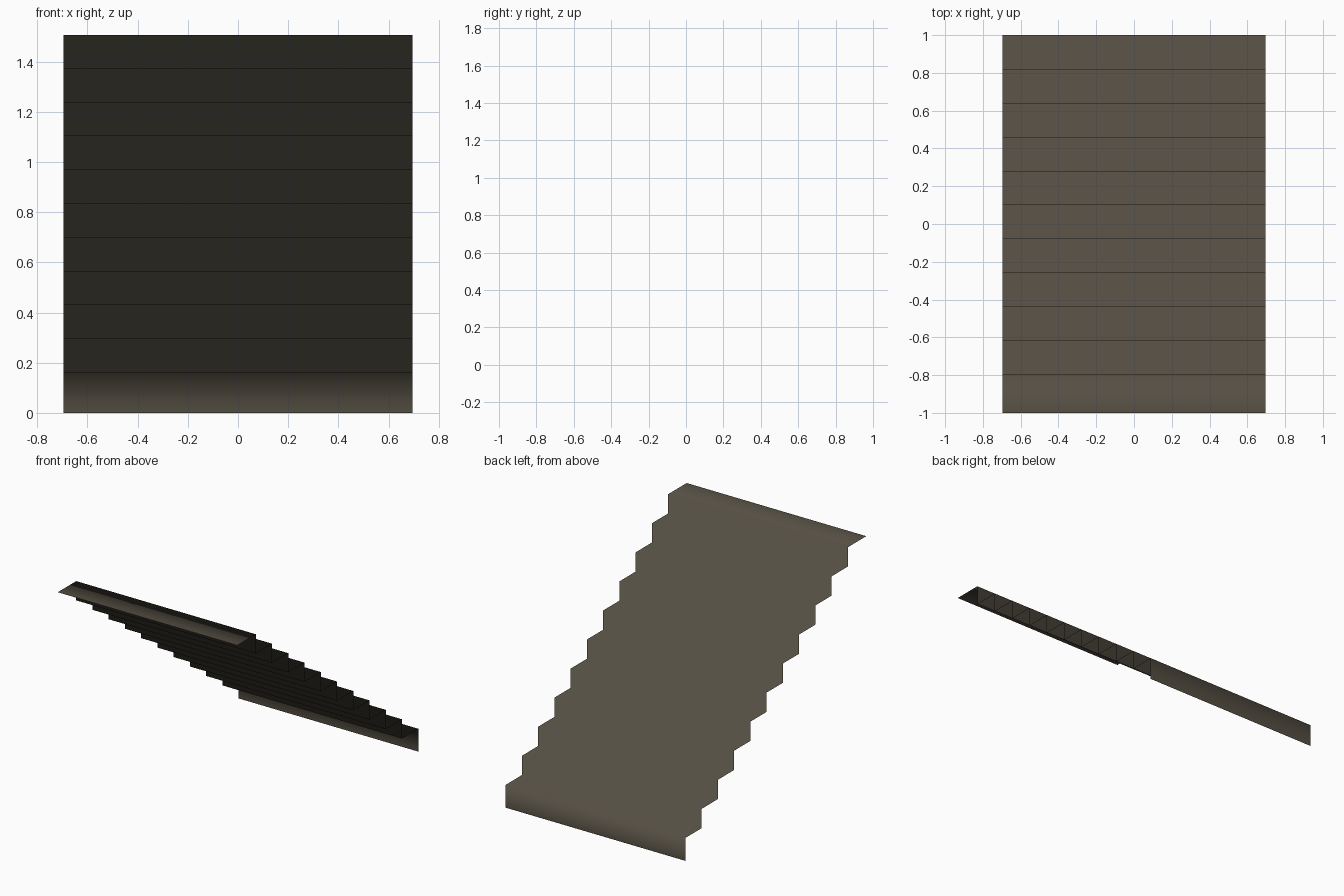
import bpy, bmesh

if "Cube" in bpy.data.objects:
    bpy.data.objects.remove(bpy.data.objects["Cube"])

HALF_WIDTH = 0.695
STEPS = 11
FIRST_RISE, RISE = 0.16, 0.1347
LAST_TREAD, TREAD = 0.204, 0.1796

# Stepped side profile, from the bottom at the back to the top at the front
y, z = 1.0, 0.0
profile = [(y, z)]
for i in range(STEPS):
    z += FIRST_RISE if i == 0 else RISE
    profile.append((y, z))
    y -= LAST_TREAD if i == STEPS - 1 else TREAD
    profile.append((y, z))

# Thin open stair sheet: risers face the back, treads face up
bm = bmesh.new()
rows = [[bm.verts.new((sx * HALF_WIDTH, py, pz)) for py, pz in profile] for sx in (-1, 1)]
left, right = rows
for i in range(len(profile) - 1):
    face = bm.faces.new((left[i], left[i + 1], right[i + 1], right[i]))
    face.smooth = True

mesh = bpy.data.meshes.new("stair_sheet")
bm.to_mesh(mesh)
bm.free()

# Dark grey-brown stone
stone = bpy.data.materials.new("dark_stone")
stone.diffuse_color = (0.091, 0.078, 0.056, 1.0)
stone.use_nodes = True
stone.node_tree.nodes["Principled BSDF"].inputs["Base Color"].default_value = stone.diffuse_color
mesh.materials.append(stone)

stairs = bpy.data.objects.new("stair_sheet", mesh)
bpy.context.collection.objects.link(stairs)
